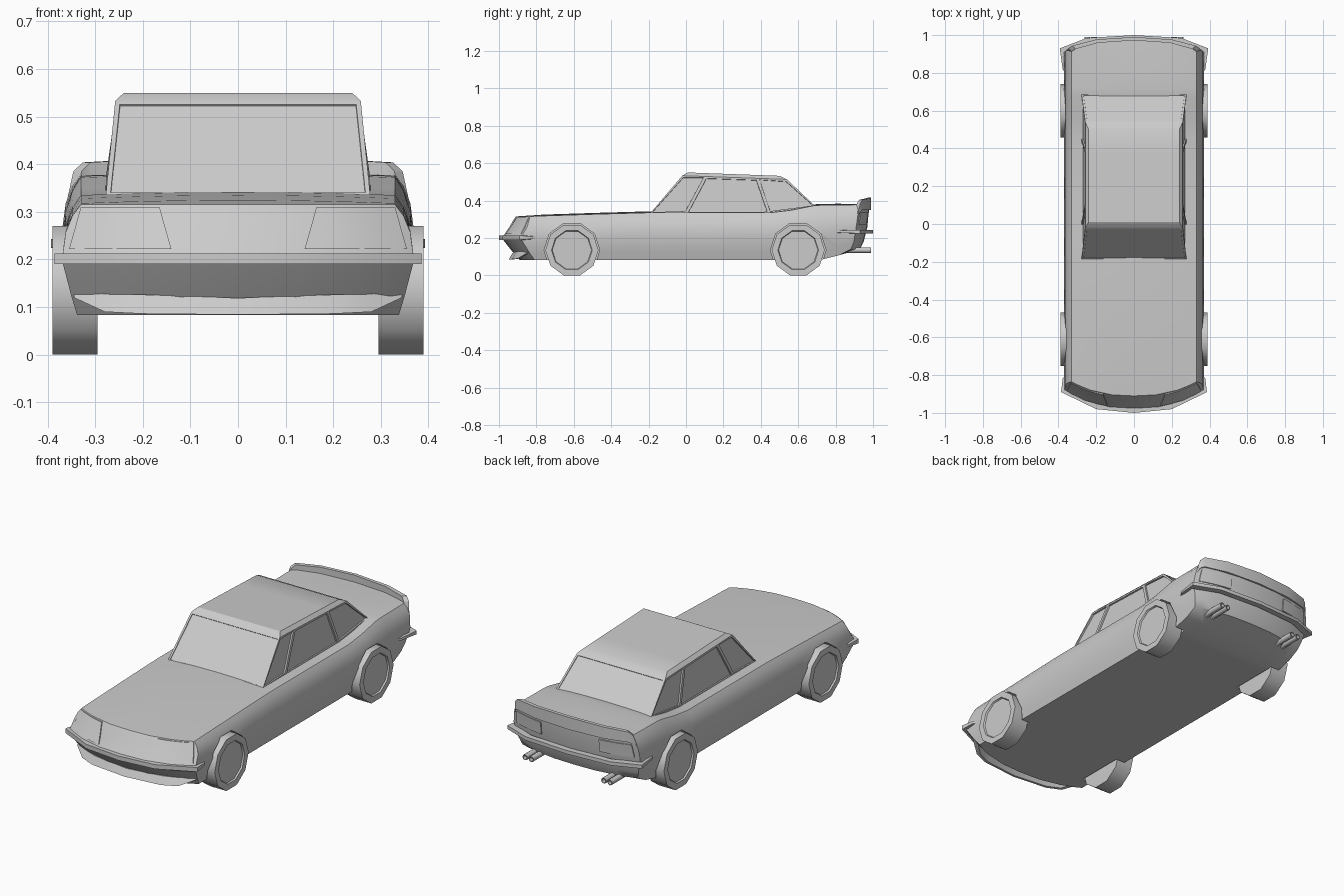
import bpy, bmesh, math
from mathutils import Matrix

if "Cube" in bpy.data.objects:
    bpy.data.objects.remove(bpy.data.objects["Cube"])

GREY = (0.6, 0.6, 0.6, 1)
paint = bpy.data.materials.new("light_grey")
paint.use_nodes = True
paint.diffuse_color = GREY
paint.node_tree.nodes["Principled BSDF"].inputs["Base Color"].default_value = GREY


def finish(name, bm, angle=40):
    """Turn a bmesh into a shaded, painted object."""
    bmesh.ops.recalc_face_normals(bm, faces=bm.faces)
    mesh = bpy.data.meshes.new(name)
    bm.to_mesh(mesh)
    bm.free()
    mesh.materials.append(paint)
    obj = bpy.data.objects.new(name, mesh)
    bpy.context.collection.objects.link(obj)
    shade(obj, angle)
    return obj


def shade(obj, angle):
    bpy.ops.object.select_all(action="DESELECT")
    obj.select_set(True)
    bpy.context.view_layer.objects.active = obj
    bpy.ops.object.shade_smooth_by_angle(angle=math.radians(angle))


def lattice_shell(nu, nv, nw, place):
    """Closed box of grid faces whose points are placed by place(i, j, k)."""
    bm = bmesh.new()
    verts = {}

    def vert(key):
        if key not in verts:
            verts[key] = bm.verts.new(place(*key))
        return verts[key]

    size = (nu, nv, nw)
    for axis in range(3):
        a, b = [n for n in range(3) if n != axis]
        for end in (0, size[axis] - 1):
            for p in range(size[a] - 1):
                for q in range(size[b] - 1):
                    quad = []
                    for dp, dq in ((0, 0), (1, 0), (1, 1), (0, 1)):
                        key = [end] * 3
                        key[a], key[b] = p + dp, q + dq
                        quad.append(vert(tuple(key)))
                    bm.faces.new(quad)
    return bm


def lerp(a, b, t):
    return a + (b - a) * t


def table(xs, ys, x):
    """Piecewise linear lookup."""
    for n in range(len(xs) - 1):
        if x <= xs[n + 1]:
            return lerp(ys[n], ys[n + 1], (x - xs[n]) / (xs[n + 1] - xs[n]))
    return ys[-1]


# Body: levels up the side, stations along the length
COLS = [-1, -0.9, -0.7, -0.35, 0, 0.35, 0.7, 0.9, 1]
LEVELS = [0, 0.17, 0.5, 0.75, 0.9, 1]
WIDTH = [0.338, 0.35, 0.37, 0.362, 0.348, 0.33]
NOSE = [-0.89, -0.925, -0.985, -0.945, -0.925, -0.91]
TAIL = [0.93, 0.95, 0.97, 0.975, 0.98, 0.98]
STATION = [-0.9, -0.76, -0.45, -0.2, 0.1, 0.45, 0.56, 0.68, 0.72, 0.82, 0.95]
TOP = [0.315, 0.318, 0.328, 0.335, 0.335, 0.335, 0.348, 0.372, 0.375, 0.376, 0.378]
BOTTOM = [0.083] * 9 + [0.108, 0.14]


def end_y(x, w, front):
    bow = (abs(x) / 0.37) ** 2.5
    if front:
        return table(LEVELS, NOSE, w) + 0.1 * bow
    return table(LEVELS, TAIL, w) - 0.06 * bow


def body_point(i, j, k):
    w = LEVELS[k]
    x = COLS[i] * WIDTH[k]
    z = lerp(BOTTOM[j], TOP[j], w)
    if w == 1:
        z += 0.007 * (1 - COLS[i] ** 2) * (0 < j < len(STATION) - 1)
    y = STATION[j]
    if j in (0, len(STATION) - 1):
        y = end_y(x, w, j == 0)
    return x, y, z


body = finish("body", lattice_shell(len(COLS), len(STATION), len(LEVELS), body_point))


# Wheels and wheel arches
def drum(radius, depth, x, y, z):
    bm = bmesh.new()
    turn = Matrix.Translation((x, y, z)) @ Matrix.Rotation(math.pi / 2, 4, "Y")
    bmesh.ops.create_cone(bm, cap_ends=True, segments=10, radius1=radius,
                          radius2=radius, depth=depth, matrix=turn)
    return bm


for side, s in (("left", 1), ("right", -1)):
    for end, y in (("front", -0.61), ("rear", 0.6)):
        cutter = finish("arch_cutter", drum(0.149, 0.2, s * 0.385, y, 0.135))
        cutter.hide_render = True
        cut = body.modifiers.new("arch", "BOOLEAN")
        cut.operation, cut.object, cut.solver = "DIFFERENCE", cutter, "EXACT"
        bpy.context.view_layer.objects.active = body
        bpy.ops.object.modifier_apply(modifier=cut.name)
        bpy.data.objects.remove(cutter)

        bm = drum(0.142, 0.095, s * 0.3425, y, 0.135)
        bm.normal_update()
        hub = [f for f in bm.faces if f.normal.x * s > 0.9]
        bmesh.ops.inset_region(bm, faces=hub, thickness=0.033)
        bmesh.ops.inset_region(bm, faces=hub, thickness=0.004, depth=-0.008)
        finish(f"{end}_{side}_wheel", bm)
shade(body, 40)

# Cabin with recessed glass
SPLIT = [0, 0.22, 0.72, 1]
SILL = [0.333, 0.333, 0.333, 0.37]


def cabin_point(i, j, k):
    v = SPLIT[j]
    x = (-1, 1)[i] * (0.278, 0.258, 0.24)[k]
    y = lerp((-0.19, -0.02, 0.01)[k], (0.69, 0.54, 0.5)[k], v)
    z = (SILL[j], lerp(0.533, 0.513, v), lerp(0.55, 0.532, v))[k]
    return x, y, z


bm = lattice_shell(2, len(SPLIT), 3, cabin_point)
bmesh.ops.recalc_face_normals(bm, faces=bm.faces)
tall = [f for f in bm.faces
        if max(v.co.z for v in f.verts) - min(v.co.z for v in f.verts) > 0.1]
sides = [f for f in tall if abs(f.normal.x) > 0.7]
screens = [f for f in tall if abs(f.normal.y) > 0.5]
bmesh.ops.inset_individual(bm, faces=sides, thickness=0.012)
bmesh.ops.inset_individual(bm, faces=sides, thickness=0.001, depth=-0.008)
bmesh.ops.inset_individual(bm, faces=screens, thickness=0.014)
bmesh.ops.inset_individual(bm, faces=screens, thickness=0.001, depth=-0.003)
finish("cabin", bm, 25)


# Bumpers, chin and tail lip: bars swept round the ends
def bar(name, half_path, inset, slant=0):
    path = [(-x, y, lo, hi) for x, y, lo, hi in half_path[:0:-1]] + half_path
    bm = bmesh.new()
    rings = []
    for x, y, lo, hi in path:
        s = math.copysign(1, y)
        inner = x * 0.95, y - s * inset
        rings.append([bm.verts.new(co) for co in (
            (x, y, lo), (x, y - s * slant, hi),
            (inner[0], inner[1] - s * slant, hi), (inner[0], inner[1], lo))])
    for a, b in zip(rings, rings[1:]):
        for n in range(4):
            m = (n + 1) % 4
            bm.faces.new((a[n], a[m], b[m], b[n]))
    bm.faces.new(rings[0])
    bm.faces.new(rings[-1])
    return finish(name, bm, 30)


bar("front_bumper", [(0, -1, 0.19, 0.213), (0.2, -0.98, 0.19, 0.213),
                     (0.386, -0.89, 0.19, 0.213), (0.378, -0.82, 0.195, 0.208)], 0.03)
bar("rear_bumper", [(0, 1, 0.224, 0.243), (0.25, 0.985, 0.224, 0.243),
                    (0.393, 0.93, 0.224, 0.243), (0.378, 0.82, 0.228, 0.24)], 0.03)
bar("chin_spoiler", [(0, -0.948, 0.084, 0.119), (0.2, -0.93, 0.086, 0.126),
                     (0.28, -0.9, 0.09, 0.127), (0.345, -0.85, 0.12, 0.141)], 0.012, 0.02)
bar("tail_spoiler", [(0, 0.99, 0.35, 0.415), (0.2, 0.977, 0.35, 0.411),
                     (0.326, 0.944, 0.35, 0.404), (0.346, 0.932, 0.34, 0.385),
                     (0.358, 0.918, 0.31, 0.33)], 0.018)


# Lamp plates following the end surfaces
def lamp(name, s, inner, outer, w_low, w_high, front):
    lift = -0.004 if front else 0.004
    z0, z1 = (BOTTOM[0], TOP[0]) if front else (BOTTOM[-1], TOP[-1])

    def place(i, j, k):
        w = lerp(w_low, w_high, k / 2)
        x = s * lerp(lerp(*inner, k / 2), lerp(*outer, k / 2), i / 4)
        return x, end_y(x, w, front) + lift * (2 * j - 1), lerp(z0, z1, w)

    finish(name, lattice_shell(5, 2, 3, place), 30)


for side, s in (("left", 1), ("right", -1)):
    lamp(f"{side}_headlight_cover", s, (0.14, 0.165), (0.355, 0.33), 0.6, 0.98, True)
    lamp(f"{side}_tail_light", s, (0.17, 0.17), (0.345, 0.335), 0.54, 0.82, False)
    # Twin exhaust pipes
    for n, x in enumerate((0.212, 0.248)):
        bm = bmesh.new()
        turn = Matrix.Translation((s * x, 0.89, 0.135)) @ Matrix.Rotation(math.pi / 2, 4, "X")
        bmesh.ops.create_cone(bm, cap_ends=True, segments=8, radius1=0.015,
                              radius2=0.015, depth=0.2, matrix=turn)
        bm.normal_update()
        mouth = [f for f in bm.faces if f.normal.y > 0.9]
        bmesh.ops.inset_region(bm, faces=mouth, thickness=0.004)
        bmesh.ops.inset_region(bm, faces=mouth, thickness=0.001, depth=-0.02)
        finish(f"{side}_exhaust_pipe_{n + 1}", bm, 50)
